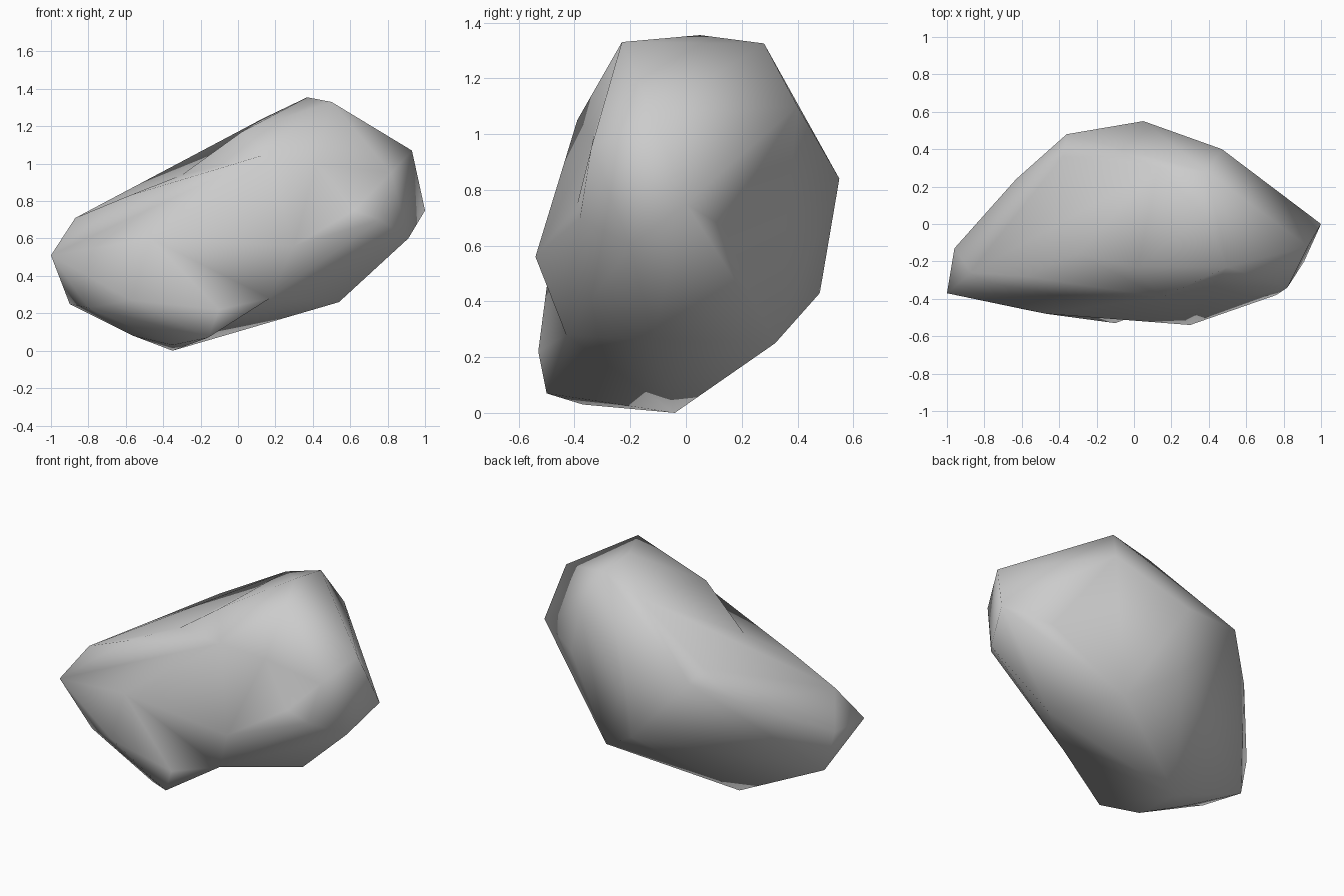
import bpy, bmesh
from mathutils import Vector
from mathutils.geometry import closest_point_on_tri

cube = bpy.data.objects.get("Cube")
if cube:
    bpy.data.objects.remove(cube, do_unlink=True)

stone = bpy.data.materials.new("grey stone")
stone.use_nodes = True
stone.diffuse_color = (0.6, 0.6, 0.6, 1)
stone.node_tree.nodes["Principled BSDF"].inputs["Base Color"].default_value = (0.6, 0.6, 0.6, 1)

# Outer corners of the rock, grouped by region
narrow_end = [(-1, -.37, .51), (-.96, -.13, .5), (-.87, -.26, .71), (-.9, -.11, .25), (-.8, -.33, .23)]
underside = [(-.56, -.2, .08), (-.35, -.04, 0), (-.35, -.37, .03), (-.16, -.5, .07),
             (.34, .32, .25), (.54, -.12, .26)]
front_side = [(-.57, -.46, .27), (-.47, -.48, .6), (-.1, -.53, .22), (.3, -.54, .56), (.15, -.39, 1.05)]
wide_end = [(.91, -.2, .6), (1, 0, .75), (.93, -.12, 1.07), (.82, -.34, .95), (.76, -.38, .7)]
top_side = [(-.58, -.28, .83), (.02, -.23, 1.17), (.5, -.23, 1.33), (.37, .05, 1.355),
            (.39, .28, 1.325), (.13, .3, 1.24), (-.38, .36, .94)]
back_side = [(-.36, .48, .88), (-.63, .24, .72), (.05, .55, .84), (.47, .4, 1.1), (.05, .48, .43)]

# Hollows pressed into the hull: deepest point and reach
hollows = {
    "saddle": ((-.3, -.16, .94), .13),
    "front notch": ((.17, -.43, .28), .18),
    "front valley": ((.42, -.33, 1), .08),
    "wide end front": ((.62, -.39, .75), .06),
    "wide end back": ((.72, .13, .67), .1),
}

# Rock body: a hull around all the corners
bm = bmesh.new()
for corner in narrow_end + underside + front_side + wide_end + top_side + back_side:
    bm.verts.new(corner)
hull = bmesh.ops.convex_hull(bm, input=bm.verts)
inside = {g for g in hull["geom_interior"] if isinstance(g, bmesh.types.BMVert)}
bmesh.ops.delete(bm, geom=list(inside), context="VERTS")


def press_hollow(point, reach):
    """Replace the faces within reach by a fan that meets at the point."""
    point = Vector(point)

    def distance(face):
        return (closest_point_on_tri(point, *(v.co for v in face.verts)) - point).length

    nearest = min(bm.faces, key=distance)
    removed = {f for f in bm.faces if distance(f) < reach} | {nearest}
    rim = [tuple(e.verts) for e in bm.edges if len(removed.intersection(e.link_faces)) == 1]
    bmesh.ops.delete(bm, geom=list(removed), context="FACES")
    middle = bm.verts.new(point)
    for a, b in rim:
        bm.faces.new((a, b, middle))


for point, reach in hollows.values():
    press_hollow(point, reach)
bmesh.ops.recalc_face_normals(bm, faces=bm.faces)

mesh = bpy.data.meshes.new("rock")
bm.to_mesh(mesh)
bm.free()
mesh.materials.append(stone)
rock = bpy.data.objects.new("rock", mesh)
bpy.context.collection.objects.link(rock)
for face in mesh.polygons:
    face.use_smooth = True
